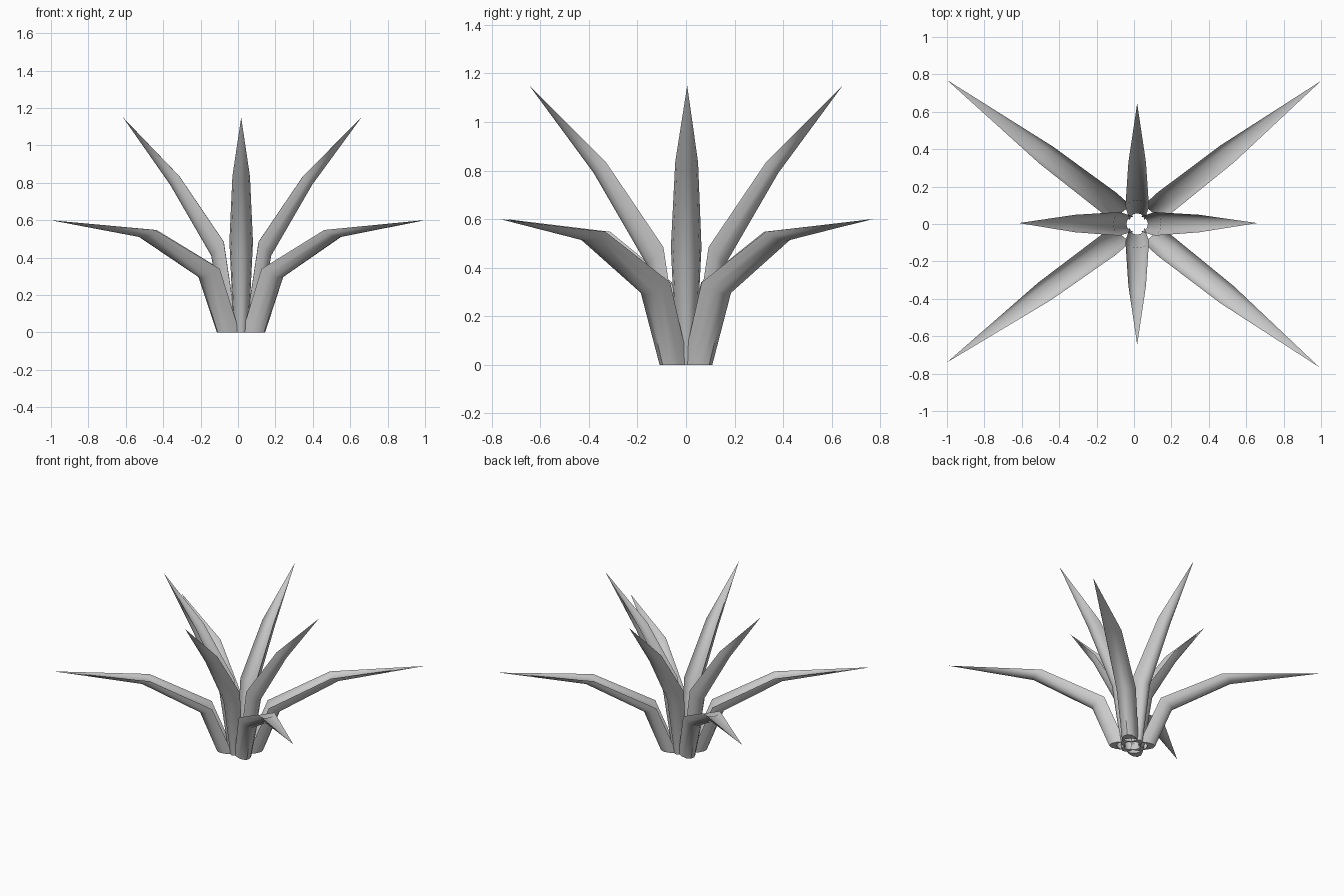
import bpy, bmesh, math
from mathutils import Vector

if "Cube" in bpy.data.objects:
    bpy.data.objects.remove(bpy.data.objects["Cube"])

CENTRE = Vector((0.017, 0, 0))

# Each ring: (rim distance, rim height, keel distance, keel height, half width)
LOW = [(0.05, 0.0, 0.155, 0.0, 0.055),
       (0.19, 0.34, 0.27, 0.29, 0.066),
       (0.61, 0.548, 0.67, 0.51, 0.058)]
TALL = [(0.02, 0.0, 0.095, 0.0, 0.04),
        (0.093, 0.485, 0.16, 0.41, 0.063),
        (0.33, 0.835, 0.38, 0.79, 0.047)]


def leaf(name, rings, tip, hollow=0.5):
    """Crescent-section leaf lofted through the rings to a point."""
    tip = Vector(tip)
    out = Vector((tip.x - CENTRE.x, tip.y - CENTRE.y, 0)).normalized()
    side = Vector((-out.y, out.x, 0))
    # crescent: rounded outer back, then the shallower channel on the inside
    section = [(math.sin(a), math.cos(a)) for a in
               (math.radians(-90 + 30 * i) for i in range(7))]
    section += [(math.sin(a), hollow * math.cos(a)) for a in
                (math.radians(60 - 30 * i) for i in range(5))]
    bm = bmesh.new()
    loops = []
    for rd, rz, kd, kz, w in rings:
        loop = []
        for s, m in section:
            p = CENTRE + out * (rd + (kd - rd) * m) + side * (w * s)
            p.z = rz + (kz - rz) * m
            loop.append(bm.verts.new(p))
        loops.append(loop)
    end = bm.verts.new(tip)
    n = len(section)
    for a, b in zip(loops, loops[1:]):
        for i in range(n):
            j = (i + 1) % n
            bm.faces.new((a[i], a[j], b[j], b[i]))
    for i in range(n):
        bm.faces.new((loops[-1][i], loops[-1][(i + 1) % n], end))
    bm.faces.new(loops[0])
    bmesh.ops.recalc_face_normals(bm, faces=bm.faces)
    me = bpy.data.meshes.new(name)
    bm.to_mesh(me)
    bm.free()
    ob = bpy.data.objects.new(name, me)
    bpy.context.collection.objects.link(ob)
    bpy.ops.object.select_all(action='DESELECT')
    ob.select_set(True)
    bpy.context.view_layer.objects.active = ob
    bpy.ops.object.shade_smooth_by_angle(angle=math.radians(45))


# Four spreading lower leaves on the diagonals
for i, (x, y) in enumerate([(1.0, 0.765), (-1.0, 0.77), (-1.0, -0.74), (0.99, -0.765)]):
    leaf(f"lower_leaf_{i + 1}", LOW, (x, y, 0.6))

# Four upright leaves on the axes
for i, (x, y) in enumerate([(0.66, 0.005), (0.017, 0.645), (-0.615, 0.005), (0.017, -0.645)]):
    leaf(f"upright_leaf_{i + 1}", TALL, (x, y, 1.15))
